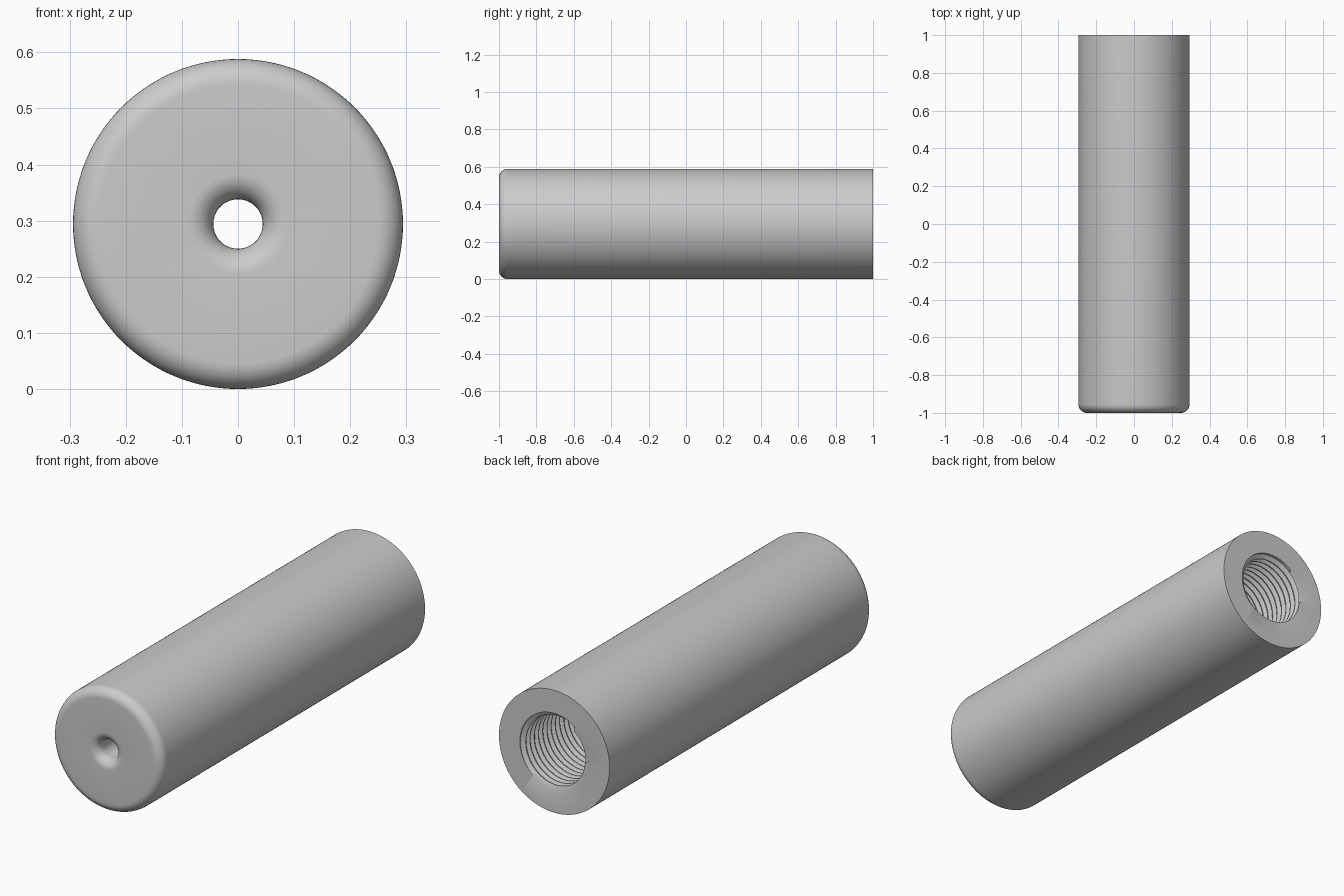
import bpy
import bmesh
from math import sin, cos, pi, tau

if "Cube" in bpy.data.objects:
    bpy.data.objects.remove(bpy.data.objects["Cube"], do_unlink=True)

RADIUS = 0.294        # outside of the tube
ROUND = 0.045         # rounded front edge
HOLE = 0.044          # small front hole
FLARE = 0.045         # rounded lip of the small hole
ROOT, CREST = 0.183, 0.163   # threaded bore
PITCH = 0.032
FRONT, BACK, BORE_END = -1.0, 1.0, -0.7
SEGMENTS, STEPS = 128, 10

steel = bpy.data.materials.new("grey steel")
steel.use_nodes = True
colour = (0.6, 0.6, 0.6, 1)
steel.diffuse_color = colour
steel.node_tree.nodes["Principled BSDF"].inputs["Base Color"].default_value = colour

bm = bmesh.new()


def ring(shape):
    """One loop of points round the y axis; shape(turn) gives radius and y."""
    loop = []
    for i in range(SEGMENTS + 1):
        turn = i / SEGMENTS
        r, y = shape(turn)
        loop.append(bm.verts.new((r * cos(tau * turn), y, RADIUS + r * sin(tau * turn))))
    return loop


def arc(cx, cy, radius, start, end):
    angles = [start + (end - start) * k / STEPS for k in range(STEPS + 1)]
    return [(cx + radius * cos(a), cy + radius * sin(a)) for a in angles]


# Plain surfaces: bore floor, small hole, front face, outside, back rim
profile = [(ROOT, BORE_END), (HOLE, BORE_END)]
profile += arc(HOLE + FLARE, FRONT + FLARE, FLARE, pi, 1.5 * pi)
profile += arc(RADIUS - ROUND, FRONT + ROUND, ROUND, -pi / 2, 0)
profile += [(RADIUS, BACK), (ROOT, BACK)]
rings = [ring(lambda turn, p=p: p) for p in profile]


# Helical thread, cut off square at both ends of the bore
def thread_point(turn, radius, base):
    y = base - PITCH * turn
    if y > BACK - 0.0001:
        return ROOT, BACK
    if y < BORE_END + 0.0001:
        return ROOT, BORE_END
    return radius, y


for lap in range(int((BACK - BORE_END) / PITCH) + 3):
    for part, radius in ((0, ROOT), (0.15, ROOT), (0.5, CREST), (0.65, CREST)):
        base = BACK + PITCH * (1 - lap - part)
        rings.append(ring(lambda turn, r=radius, b=base: thread_point(turn, r, b)))

# Skin neighbouring loops, then weld the seam and the squared ends
for a, b in zip(rings, rings[1:]):
    for i in range(SEGMENTS):
        bm.faces.new((a[i], a[i + 1], b[i + 1], b[i]))
bmesh.ops.remove_doubles(bm, verts=bm.verts, dist=0.00005)
bmesh.ops.dissolve_degenerate(bm, edges=bm.edges, dist=0.00005)
bmesh.ops.recalc_face_normals(bm, faces=bm.faces)

mesh = bpy.data.meshes.new("threaded_tube")
bm.to_mesh(mesh)
bm.free()
mesh.materials.append(steel)
tube = bpy.data.objects.new("threaded_tube", mesh)
bpy.context.collection.objects.link(tube)

bpy.ops.object.select_all(action="DESELECT")
tube.select_set(True)
bpy.context.view_layer.objects.active = tube
bpy.ops.object.shade_smooth_by_angle(angle=pi / 6)
